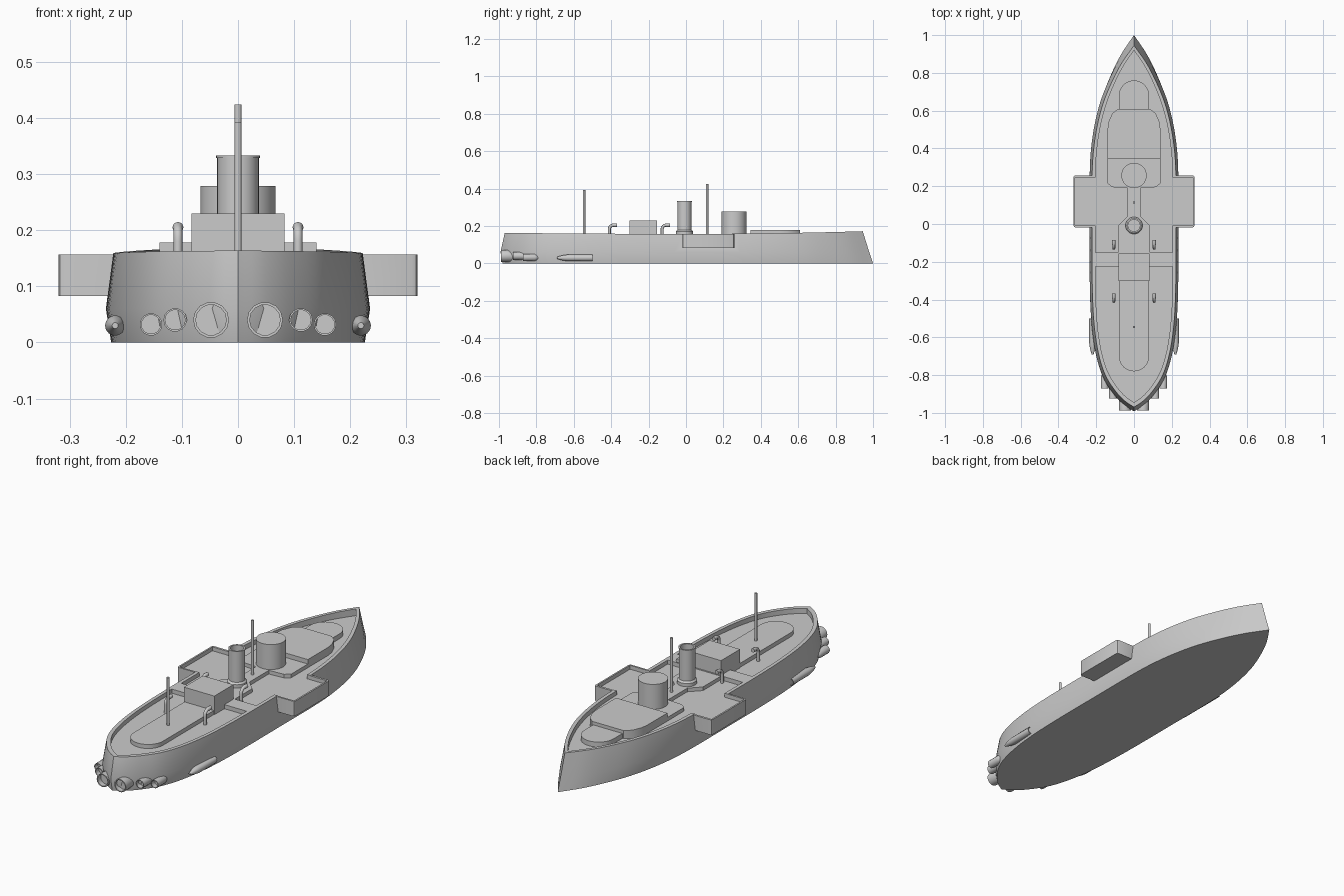
import bpy, bmesh
from math import pi, sin, cos, radians
from mathutils import Vector

if "Cube" in bpy.data.objects:
    bpy.data.objects.remove(bpy.data.objects["Cube"])


def finish(name, bm, angle=30):
    bmesh.ops.remove_doubles(bm, verts=bm.verts, dist=1e-5)
    bmesh.ops.recalc_face_normals(bm, faces=bm.faces)
    me = bpy.data.meshes.new(name)
    bm.to_mesh(me)
    bm.free()
    ob = bpy.data.objects.new(name, me)
    bpy.context.collection.objects.link(ob)
    activate(ob)
    bpy.ops.object.shade_smooth_by_angle(angle=radians(angle))
    return ob


def activate(ob):
    bpy.ops.object.select_all(action='DESELECT')
    ob.select_set(True)
    bpy.context.view_layer.objects.active = ob


def prism(name, half, z0, z1):
    """Extrude a half outline (x >= 0, bow to stern) mirrored over x."""
    pts = list(half) + [(-x, y) for x, y in reversed(half) if x > 1e-6]
    bm = bmesh.new()
    f = bm.faces.new([bm.verts.new((x, y, z0)) for x, y in pts])
    ext = bmesh.ops.extrude_face_region(bm, geom=[f])['geom']
    bmesh.ops.translate(bm, vec=(0, 0, z1 - z0),
                        verts=[v for v in ext if isinstance(v, bmesh.types.BMVert)])
    return finish(name, bm)


def lathe(name, profile, loc, rx=0, segs=32):
    """Turn (radius, height) points around the local z axis."""
    bm = bmesh.new()
    vs = [bm.verts.new((r, 0, z)) for r, z in profile]
    es = [bm.edges.new(p) for p in zip(vs, vs[1:])]
    bmesh.ops.spin(bm, geom=vs + es, cent=(0, 0, 0), axis=(0, 0, 1),
                   angle=2 * pi, steps=segs, use_duplicate=False)
    ob = finish(name, bm, 35)
    ob.location = loc
    ob.rotation_euler.x = rx
    return ob


def boolean(ob, other, op):
    m = ob.modifiers.new(op, 'BOOLEAN')
    m.operation, m.object, m.solver = op, other, 'EXACT'
    activate(ob)
    bpy.ops.object.modifier_apply(modifier=m.name)
    bpy.data.objects.remove(other)


def smooth_line(p, n=4):
    """Catmull-Rom through the points."""
    p = [Vector(q) for q in p]
    out = []
    for i in range(len(p) - 1):
        b, c = p[i], p[i + 1]
        a = p[i - 1] if i else 2 * b - c
        d = p[i + 2] if i + 2 < len(p) else 2 * c - b
        for k in range(n):
            t = k / n
            out.append(0.5 * (2 * b + (c - a) * t + (2 * a - 5 * b + 4 * c - d) * t * t
                              + (3 * b - a - 3 * c + d) * t ** 3))
    return [(max(q.x, 0), q.y) for q in out + [p[-1]]]


# Hull: half plan lofted through three levels, with slight sheer
plan = smooth_line([(0, 1), (.07, .9), (.127, .79), (.175, .67), (.208, .54), (.228, .4),
                    (.235, .25), (.235, 0), (.235, -.25), (.23, -.45), (.217, -.6),
                    (.192, -.73), (.155, -.83), (.1, -.91), (.05, -.96), (0, -.992)])


def level(kx, bow, stern):
    return [(x * kx, y * bow if y > 0 else y * stern) for x, y in plan]


bm = bmesh.new()
rings = []
for kx, bow, stern, z in ((.96, 1, .988, 0), (1, .98, 1, .06), (.945, .945, .977, None)):
    row = []
    for x, y in level(kx, bow, stern):
        h = z if z is not None else .158 + (.016 if y > 0 else .006) * y * y
        r = bm.verts.new((x, y, h))
        row.append((r, bm.verts.new((-x, y, h)) if x > 1e-6 else r))
    rings.append(row)


def face(*vs):
    vs = list(dict.fromkeys(vs))
    if len(vs) > 2:
        bm.faces.new(vs)


for i in range(len(plan) - 1):
    for a, b in zip(rings, rings[1:]):
        for s in (0, 1):
            face(a[i][s], a[i + 1][s], b[i + 1][s], b[i][s])
    for r in (rings[0], rings[-1]):
        face(r[i][0], r[i + 1][0], r[i + 1][1], r[i][1])
hull = finish('hull', bm)

# Side sponsons joined to the hull
sponsons = prism('sponsons', [(.31, .258), (.317, .255), (.32, .248), (.32, -.008),
                              (.317, -.015), (.31, -.018)], .083, .157)
boolean(hull, sponsons, 'UNION')

# Sunken decks cut inside the bulwark, leaving a raised cross strip
FLOOR = .138
inner = level(.872, .92, .952)
fore = [p for p in inner if p[1] > .25] + [(.205, .247), (.312, .247), (.312, -.009), (.205, -.009),
                                           (.205, -.15)]
aft = [(.204, -.225)] + [p for p in inner if p[1] < -.24]
for half in (fore, aft):
    boolean(hull, prism('deck_cutter', half, FLOOR, .3), 'DIFFERENCE')
activate(hull)
bpy.ops.object.shade_smooth_by_angle(angle=radians(30))

# Low platforms along the centreline
base = FLOOR - .003
nose = [(.08 * sin(a), .68 + .08 * cos(a)) for a in [k * pi / 16 for k in range(9)]]
prism('bow_platform', nose + [(.08, .6)], base, .162)
prism('bridge_platform', [(.14, .36), (.14, .215), (.115, .195), (.035, .19), (.035, .04),
                          (.085, -.01), (.085, -.16)], base, .156)
prism('forward_house', [(.085, .61), (.115, .585), (.135, .54), (.14, .5), (.14, .345)], base, .178)
tail = [(.08 * cos(a), -.7 - .08 * sin(a)) for a in [k * pi / 16 for k in range(9)]]
prism('stern_platform', [(.08, -.29)] + tail, base, .158)
prism('deck_house', [(.083, -.155), (.083, -.303)], base, .23)

# Conning tower, funnel and masts
lathe('conning_tower', [(0, base), (.067, base), (.067, .279), (0, .279)], (0, .257, 0), segs=40)
lathe('funnel', [(0, base), (.045, base), (.045, .172), (.037, .18), (.037, .329), (.039, .329),
                 (.039, .333), (.031, .333), (.031, .19), (0, .19)], (0, -.008, 0))
for name, y, top in (('fore_mast', .113, .424), ('aft_mast', -.545, .393)):
    lathe(name, [(0, base), (.0065, base), (.0065, top), (0, top)], (0, y, 0), segs=12)

# Hooked ventilator pipes
for y in (-.128, -.41):
    for x in (-.107, .107):
        path = [(x, y, base), (x, y, .18)]
        path += [(x, y + .022 - .022 * cos(a), .183 + .022 * sin(a))
                 for a in [k * pi / 12 for k in range(1, 7)]] + [(x, y + .042, .205)]
        cu = bpy.data.curves.new('ventilator', 'CURVE')
        cu.dimensions, cu.bevel_depth, cu.bevel_resolution, cu.use_fill_caps = '3D', .008, 2, True
        sp = cu.splines.new('POLY')
        sp.points.add(len(path) - 1)
        for i, (pt, q) in enumerate(zip(sp.points, path)):
            pt.co = (*q, 1)
            pt.radius = 1.25 if i >= len(path) - 2 else 1
        ob = bpy.data.objects.new('ventilator', cu)
        bpy.context.collection.objects.link(ob)
        activate(ob)
        bpy.ops.object.convert(target='MESH')

# Torpedo-like tubes: three pairs at the stern, one pair on the flanks
tubes = [('large_tube', .048, -.988, .04, .032, .1, -pi / 2),
         ('medium_tube', .112, -.925, .04, .021, .14, -pi / 2),
         ('small_tube', .155, -.872, .032, .02, .09, -pi / 2),
         ('flank_tube', .219, -.5, .03, .018, .19, pi / 2)]
for name, x, y, z, r, n, rx in tubes:
    prof = [(0, .025), (r * .85, .025), (r * .85, 0), (r, 0), (r, n * .7),
            (r * .75, n * .85), (r * .3, n), (0, n)]
    for s in (-1, 1):
        lathe(name, prof, (s * x, y, z), rx, 14)
